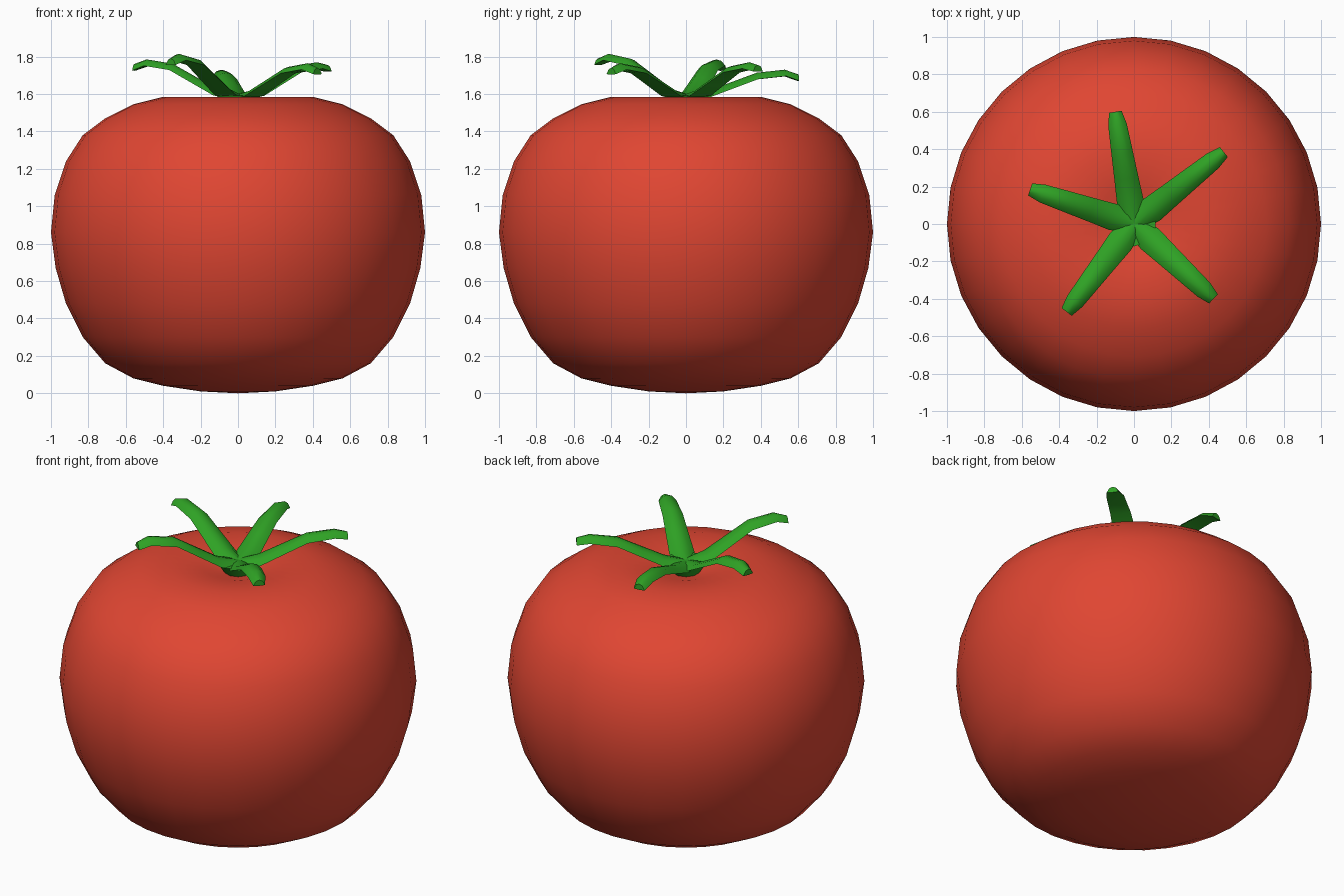
import bpy, bmesh, math
from mathutils import Vector

if "Cube" in bpy.data.objects:
    bpy.data.objects.remove(bpy.data.objects["Cube"])


def material(name, rgb):
    m = bpy.data.materials.new(name)
    m.diffuse_color = (*rgb, 1)
    m.use_nodes = True
    m.node_tree.nodes["Principled BSDF"].inputs["Base Color"].default_value = m.diffuse_color
    return m


def finish(bm, name, mat, angle):
    bmesh.ops.remove_doubles(bm, verts=bm.verts, dist=0.0005)
    bmesh.ops.recalc_face_normals(bm, faces=bm.faces)
    mesh = bpy.data.meshes.new(name)
    bm.to_mesh(mesh)
    bm.free()
    mesh.materials.append(mat)
    ob = bpy.data.objects.new(name, mesh)
    bpy.context.collection.objects.link(ob)
    bpy.context.view_layer.objects.active = ob
    ob.select_set(True)
    bpy.ops.object.shade_smooth_by_angle(angle=math.radians(angle))
    ob.select_set(False)
    return ob


red = material("tomato red", (0.745, 0.061, 0.032))
green = material("leaf green", (0.028, 0.36, 0.018))

# Fruit: a lathed profile with a shallow dimple on top
profile = [(0, 0.0), (0.2, 0.01), (0.4, 0.04), (0.56, 0.08), (0.71, 0.16),
           (0.83, 0.30), (0.92, 0.48), (0.975, 0.67), (1.0, 0.86),
           (0.98, 1.06), (0.92, 1.24), (0.83, 1.38), (0.71, 1.47),
           (0.56, 1.545), (0.4, 1.585), (0.2, 1.565), (0.08, 1.53), (0, 1.52)]
bm = bmesh.new()
pts = [bm.verts.new((r, 0, z)) for r, z in profile]
edges = [bm.edges.new(p) for p in zip(pts, pts[1:])]
bmesh.ops.spin(bm, geom=pts + edges, axis=(0, 0, 1), cent=(0, 0, 0),
               angle=2 * math.pi, steps=32)
finish(bm, "fruit", red, 60)

# Calyx: five arched leaves, each (tip x, tip y, crest height, tip height)
leaves = [(-0.10, 0.60, 1.71, 1.685), (0.48, 0.385, 1.75, 1.735),
          (0.425, -0.40, 1.745, 1.72), (-0.36, -0.47, 1.795, 1.77),
          (-0.555, 0.185, 1.765, 1.74)]
# stations along a leaf: (length fraction, rise fraction, half width)
stations = [(-0.04, 0.0, 0.05), (0.2, 0.17, 0.072), (0.4, 0.5, 0.065),
            (0.63, 0.88, 0.058), (0.88, 1.0, 0.05), (1.0, None, 0.034)]
base_z = 1.575
bm = bmesh.new()
for tx, ty, crest, tip in leaves:
    d = Vector((tx, ty, 0))
    side = Vector((-ty, tx, 0)).normalized()
    rings = []
    for f, rise, w in stations:
        z = tip if rise is None else base_z + rise * (crest - base_z)
        c = d * f + Vector((0, 0, z))
        # ridged, slightly folded cross-section
        section = [(-w, -0.014), (-w * 0.55, 0.012), (0, 0.02),
                   (w * 0.55, 0.012), (w, -0.014), (0, -0.016)]
        rings.append([bm.verts.new(c + side * a + Vector((0, 0, b)))
                      for a, b in section])
    for r0, r1 in zip(rings, rings[1:]):
        for i in range(6):
            j = (i + 1) % 6
            bm.faces.new((r0[i], r0[j], r1[j], r1[i]))
    bm.faces.new(rings[0])
    bm.faces.new(rings[-1])
finish(bm, "calyx_leaves", green, 50)

# Hub: small plug joining the leaves to the fruit
bm = bmesh.new()
bmesh.ops.create_cone(bm, cap_ends=True, segments=10, radius1=0.06,
                      radius2=0.12, depth=0.09)
bmesh.ops.translate(bm, verts=bm.verts, vec=(0, 0, 1.548))
finish(bm, "calyx_hub", green, 50)
